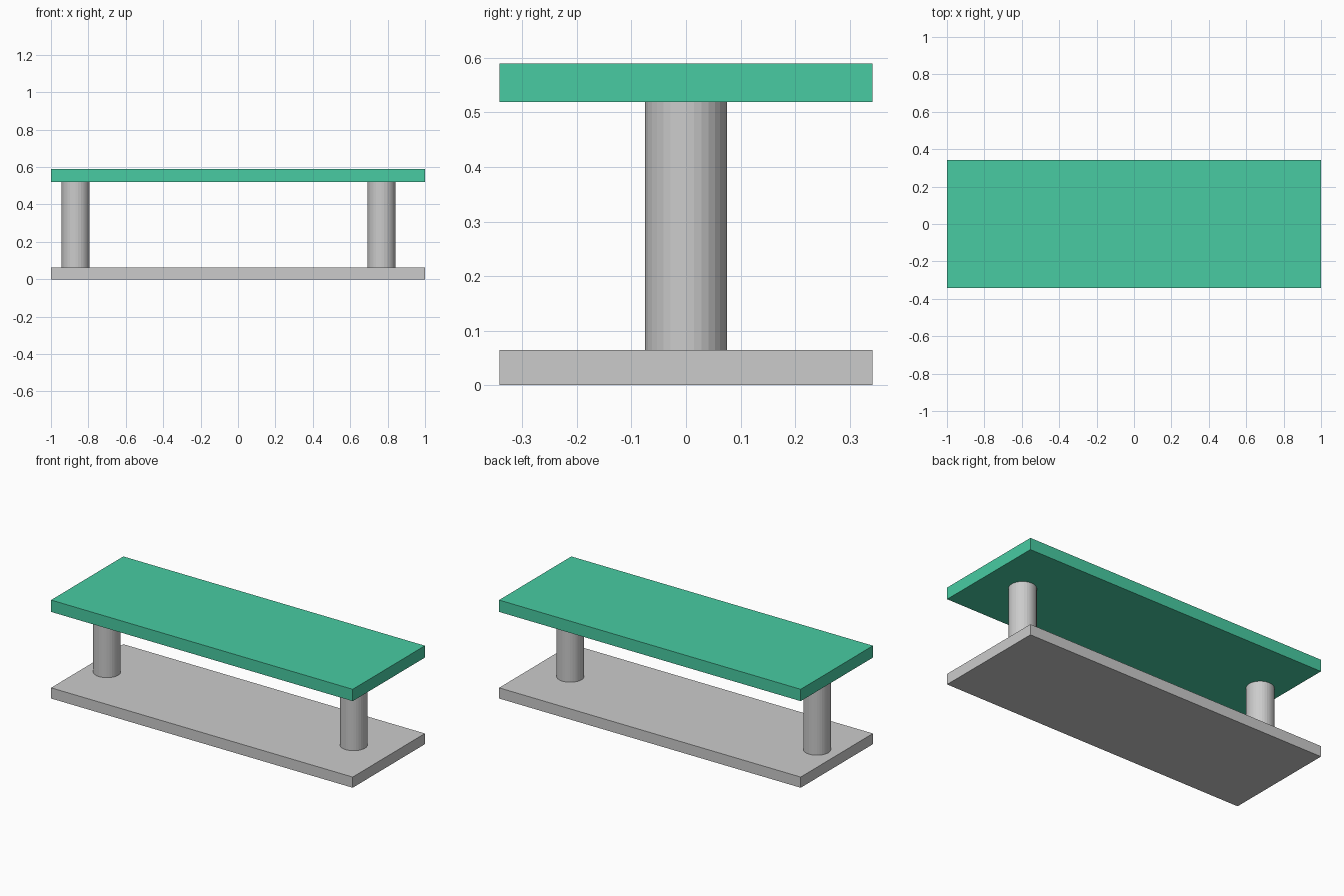
import bpy

if "Cube" in bpy.data.objects:
    bpy.data.objects.remove(bpy.data.objects["Cube"])

WIDTH, DEPTH = 2.0, 0.684
BASE_TOP, SHELF_BOTTOM, SHELF_TOP = 0.064, 0.519, 0.59


def slab(name, z0, z1):
    bpy.ops.mesh.primitive_cube_add(size=1, location=(0, 0, (z0 + z1) / 2))
    ob = bpy.context.object
    ob.name = name
    ob.scale = (WIDTH, DEPTH, z1 - z0)
    bpy.ops.object.transform_apply(location=False, rotation=False, scale=True)
    return ob


def post(name, x):
    bpy.ops.mesh.primitive_cylinder_add(
        vertices=32, radius=0.075, depth=SHELF_BOTTOM - BASE_TOP,
        location=(x, 0, (SHELF_BOTTOM + BASE_TOP) / 2))
    bpy.context.object.name = name


# Lower plate
slab("base_plate", 0, BASE_TOP)

# Green upper plate
top = slab("top_plate", SHELF_BOTTOM, SHELF_TOP)
green = bpy.data.materials.new("green")
green.diffuse_color = (0.065, 0.6, 0.362, 1)
green.use_nodes = True
green.node_tree.nodes["Principled BSDF"].inputs["Base Color"].default_value = green.diffuse_color
top.data.materials.append(green)

# Round posts, slightly off centre along x
post("left_post", -0.869)
post("right_post", 0.767)
